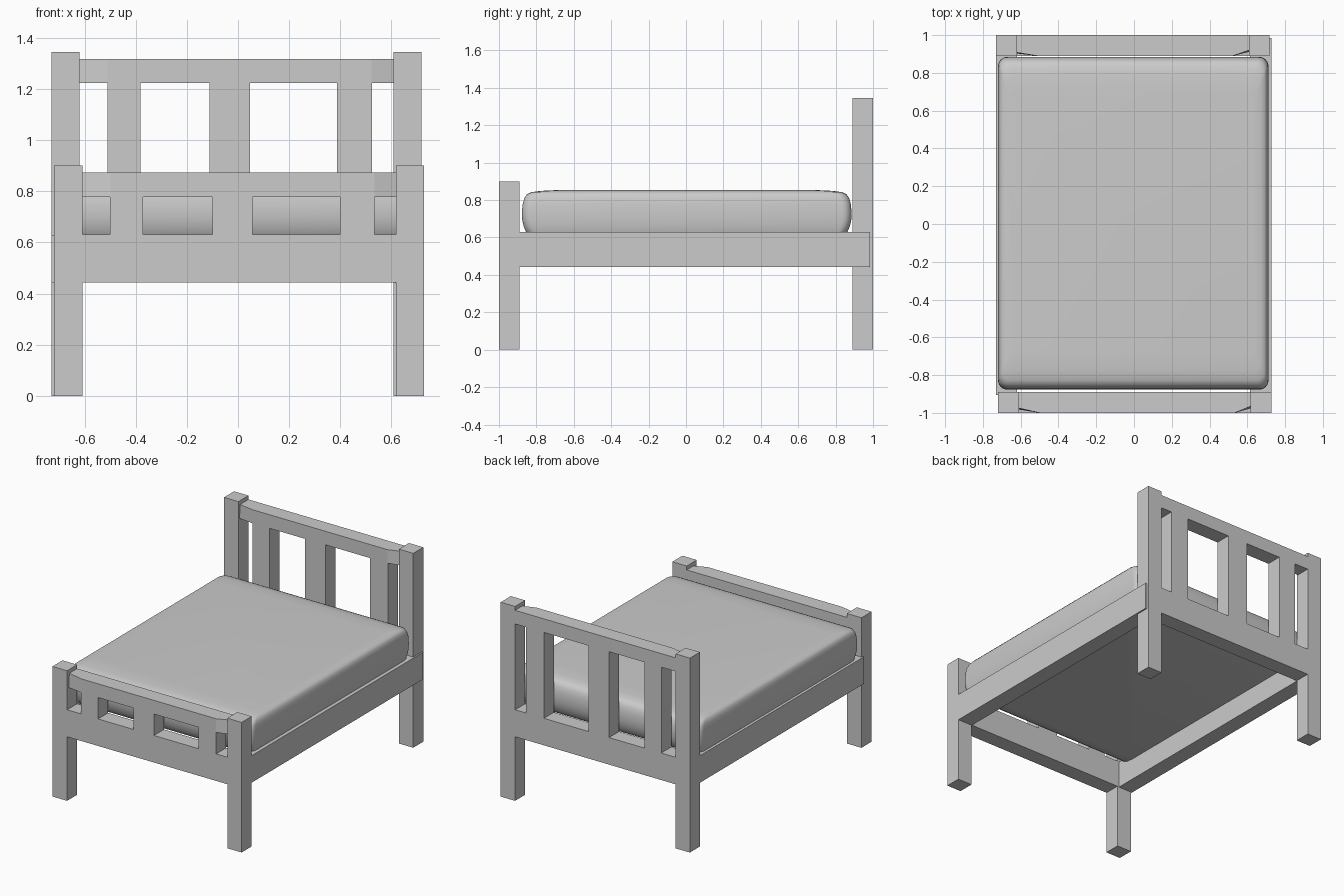
import bpy, bmesh, math

if "Cube" in bpy.data.objects:
    bpy.data.objects.remove(bpy.data.objects["Cube"])


def finish(bm, name, smooth=False):
    bmesh.ops.recalc_face_normals(bm, faces=bm.faces[:])
    me = bpy.data.meshes.new(name)
    bm.to_mesh(me)
    bm.free()
    ob = bpy.data.objects.new(name, me)
    bpy.context.collection.objects.link(ob)
    if smooth:
        bpy.ops.object.select_all(action='DESELECT')
        ob.select_set(True)
        bpy.context.view_layer.objects.active = ob
        bpy.ops.object.shade_smooth_by_angle(angle=math.radians(40))
    return ob


def loft(name, rings, smooth=False):
    """Bridge a stack of equal-sized vertex rings and cap both ends."""
    bm = bmesh.new()
    vs = [[bm.verts.new(p) for p in r] for r in rings]
    n = len(vs[0])
    for a, b in zip(vs, vs[1:]):
        for i in range(n):
            bm.faces.new((a[i], a[(i + 1) % n], b[(i + 1) % n], b[i]))
    bm.faces.new(vs[0][::-1])
    bm.faces.new(vs[-1])
    return finish(bm, name, smooth)


def box(name, x0, x1, y0, y1, z0, z1):
    plan = [(x0, y0), (x1, y0), (x1, y1), (x0, y1)]
    return loft(name, [[(x, y, z) for x, y in plan] for z in (z0, z1)])


def board(name, xs, zs, y0, y1):
    """Posts, lower rail and slats as one slab: even columns are solid."""
    bm = bmesh.new()
    grid = [[bm.verts.new((x, y0, z)) for z in zs] for x in xs]
    last = len(xs) - 2
    for c in range(last + 1):
        for r in range(4):
            post = c in (0, last)
            if post or r == 1 or (r == 2 and c % 2 == 0):
                bm.faces.new((grid[c][r], grid[c + 1][r],
                              grid[c + 1][r + 1], grid[c][r + 1]))
    bmesh.ops.delete(bm, geom=[v for v in bm.verts if not v.link_faces],
                     context='VERTS')
    ext = bmesh.ops.extrude_face_region(bm, geom=bm.faces[:])['geom']
    for v in ext:
        if isinstance(v, bmesh.types.BMVert):
            v.co.y = y1
    finish(bm, name)


def top_rail(name, x0, x1, y0, y1, z0, z1, dl, dr):
    """Rail whose front face eases back where it meets the posts."""
    def ring(z, k):
        return [(x0, y0 + dl * k, z), (x0 + .11, y0, z), (x1 - .085, y0, z),
                (x1, y0 + dr * k, z), (x1, y1, z), (x0, y1, z)]
    loft(name, [ring(z0, .7), ring(z1, 1)])


# headboard and footboard
board("headboard", [-.73, -.62, -.511, -.381, -.111, .046, .387, .524, .608, .718],
      [0, .443, .63, 1.224, 1.345], .89, 1)
top_rail("headboard_top_rail", -.62, .608, .89, 1, 1.224, 1.318, .018, .03)
board("footboard", [-.72, -.608, -.50, -.371, -.1, .057, .398, .533, .618, .728],
      [0, .443, .63, .778, .9], -1, -.89)
top_rail("footboard_top_rail", -.608, .618, -1, -.89, .778, .873, .025, .035)

# side rails
box("right_side_rail", .615, .728, -.9, .984, .441, .628)
box("left_side_rail", -.73, -.62, -.905, .9, .441, .628)


# mattress: rounded rectangle rings following a soft edge profile
def rounded_ring(hx, hy, rad, z, seg=6):
    pts = []
    for q, (sx, sy) in enumerate([(1, 1), (-1, 1), (-1, -1), (1, -1)]):
        for i in range(seg + 1):
            a = (q + i / seg) * math.pi / 2
            pts.append((-.004 + sx * (hx - rad) + rad * math.cos(a),
                        .004 + sy * (hy - rad) + rad * math.sin(a), z))
    return pts


profile = [(.12, .59), (.06, .597), (.035, .61), (.021, .63), (.009, .66),
           (.001, .695), (0, .735), (.003, .775), (.012, .808), (.026, .83),
           (.05, .842), (.10, .849), (.18, .853)]
loft("mattress", [rounded_ring(.716 - d * .4, .881 - d, .05, z) for d, z in profile],
     smooth=True)
